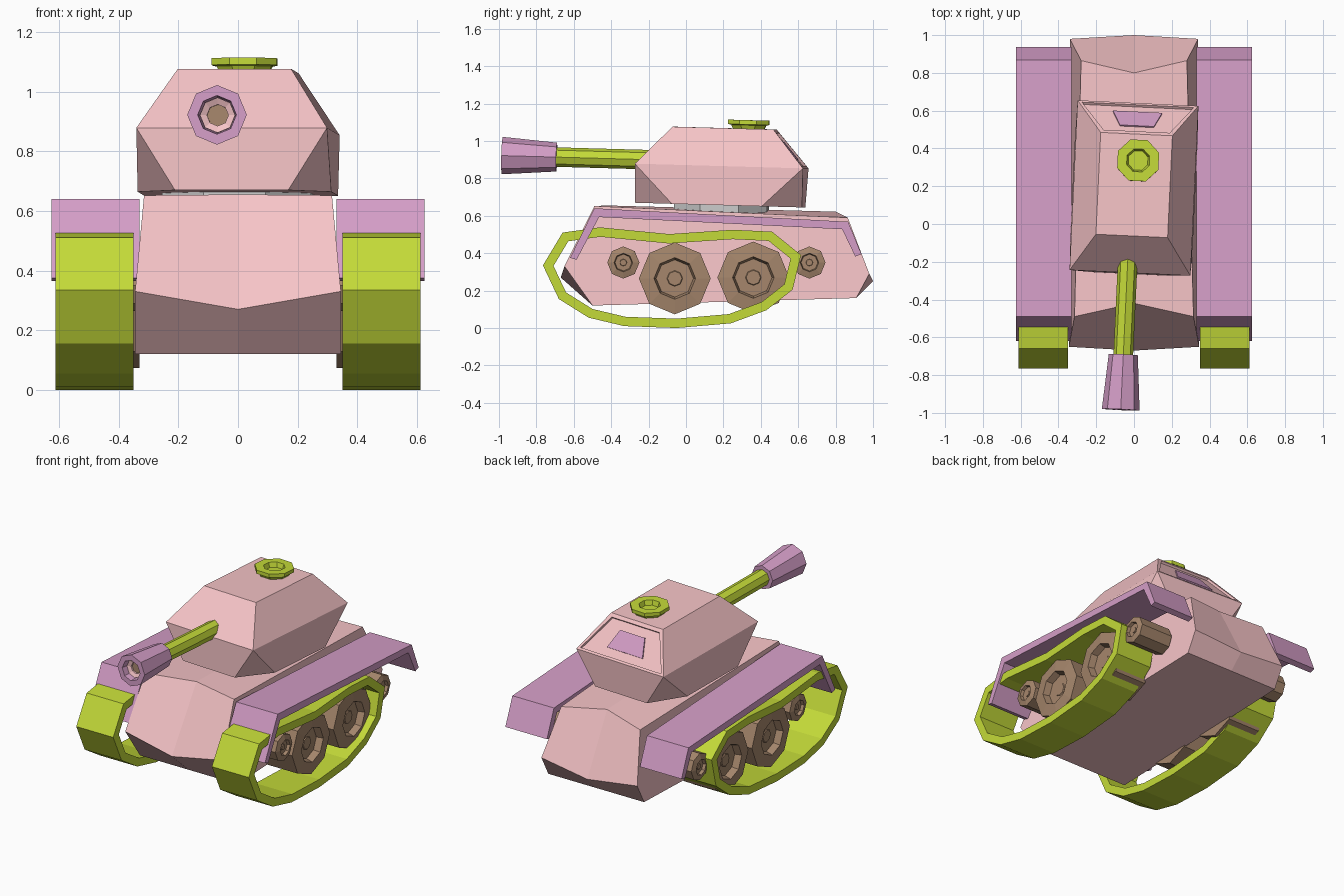
import bpy, bmesh
from math import sin, cos, pi, radians
from mathutils import Matrix, Vector

if "Cube" in bpy.data.objects:
    bpy.data.objects.remove(bpy.data.objects["Cube"])

COLORS = {"pink": (0.92, 0.55, 0.57, 1), "purple": (0.66, 0.34, 0.57, 1),
          "green": (0.55, 0.70, 0.04, 1), "brown": (0.38, 0.24, 0.15, 1)}
MATS = {}
for key, col in COLORS.items():
    MATS[key] = bpy.data.materials.new(key)
    MATS[key].diffuse_color = col


def finish(name, bm, color=None, mirror=False, matrix=None):
    if matrix:
        bm.transform(matrix)
    bmesh.ops.recalc_face_normals(bm, faces=bm.faces)
    me = bpy.data.meshes.new(name)
    bm.to_mesh(me)
    bm.free()
    ob = bpy.data.objects.new(name, me)
    bpy.context.collection.objects.link(ob)
    if color:
        me.materials.append(MATS[color])
    if mirror:
        ob.modifiers.new("mirror", 'MIRROR').use_axis = (True, False, False)
    return ob


def lathe(name, profile, matrix, color=None, mirror=False, n=8, phase=0.0):
    """Spin (radius, height) points around local z."""
    bm = bmesh.new()
    rings = []
    for r, h in profile:
        k = n if r > 0 else 1
        rings.append([bm.verts.new((r * cos(phase + 2 * pi * i / n),
                                    r * sin(phase + 2 * pi * i / n), h)) for i in range(k)])
    for a, b in zip(rings, rings[1:]):
        for i in range(n):
            j = (i + 1) % n
            q = [a[i % len(a)], a[j % len(a)], b[j % len(b)], b[i % len(b)]]
            bm.faces.new(list(dict.fromkeys(q)))
    return finish(name, bm, color, mirror, matrix)


def strip(name, outer, inner, x0, x1, closed, color):
    """Band with a side profile (y, z), extruded across x and mirrored."""
    bm = bmesh.new()
    rows = [[bm.verts.new(p) for p in ((x0, *o), (x1, *o), (x1, *i), (x0, *i))]
            for o, i in zip(outer, inner)]
    pairs = list(zip(rows, rows[1:])) + ([(rows[-1], rows[0])] if closed else [])
    for a, b in pairs:
        for k in range(4):
            m = (k + 1) % 4
            bm.faces.new((a[k], a[m], b[m], b[k]))
    if not closed:
        bm.faces.new(rows[0])
        bm.faces.new(rows[-1])
    return finish(name, bm, color, True)


def inset_profile(pts, t):
    """Offset a closed counter-clockwise profile inwards."""
    out = []
    for i, p in enumerate(pts):
        a, b, c = Vector(pts[i - 1]), Vector(p), Vector(pts[(i + 1) % len(pts)])
        d1, d2 = (b - a).normalized(), (c - b).normalized()
        n1, n2 = Vector((-d1.y, d1.x)), Vector((-d2.y, d2.x))
        out.append(tuple(b + (n1 + n2) * (t / (1 + n1.dot(n2)))))
    return out


# Hull: centre line and side line, mirrored
centre = [(-.50, .12), (-.67, .27), (-.42, .655), (.80, .622), (1.0, .25), (.91, .16)]
side = [(.345, -.50, .12), (.345, -.65, .33), (.315, -.49, .652),
        (.28, .865, .59), (.34, .98, .29), (.34, .91, .16)]
bm = bmesh.new()
cv = [bm.verts.new((0, y, z)) for y, z in centre]
sv = [bm.verts.new(p) for p in side]
for i in range(6):
    j = (i + 1) % 6
    bm.faces.new((cv[i], cv[j], sv[j], sv[i]))
bm.faces.new(sv)
finish("hull", bm, "pink", True)

# Turret frame: slightly turned and tilted
pivot = Vector((0, .19, .66))
TUR = (Matrix.Translation(pivot) @ Matrix.Rotation(radians(-2.7), 4, 'Z')
       @ Matrix.Rotation(radians(-1.6), 4, 'X') @ Matrix.Translation(-pivot))

# Turret body: octagonal base, rectangular waist and roof
bm = bmesh.new()
base = [bm.verts.new((x, y, .657)) for x, y in
        ((-.19, -.265), (.19, -.265), (.325, -.06), (.325, .42),
         (.19, .63), (-.19, .63), (-.325, .42), (-.325, -.06))]
waist = [bm.verts.new((x, y, .866)) for x, y in
         ((-.32, -.265), (.32, -.265), (.32, .635), (-.32, .635))]
roof = [bm.verts.new((x, y, 1.069)) for x, y in
        ((-.19, -.075), (.19, -.075), (.19, .465), (-.19, .465))]
bm.faces.new(base)
bm.faces.new(roof)
for i in range(4):
    j = (i + 1) % 4
    f = bm.faces.new((waist[i], waist[j], roof[j], roof[i]))
    if i == 2:
        rear = f
    a, b, c = base[2 * i], base[2 * i + 1], base[(2 * i + 2) % 8]
    bm.faces.new((a, b, waist[j], waist[i]))
    bm.faces.new((b, c, waist[j]))
bmesh.ops.recalc_face_normals(bm, faces=bm.faces)
bmesh.ops.inset_individual(bm, faces=[rear], thickness=.028, depth=0)
bmesh.ops.inset_individual(bm, faces=[rear], thickness=.002, depth=-.014)
finish("turret", bm, "pink", matrix=TUR)

# Rear turret panel
bm = bmesh.new()
low, slope = Vector((0, .635, .866)), Vector((0, -.17, .203))
nrm = Vector((0, .203, .17)).normalized()
loops = []
for depth in (-.02, -.006):
    loops.append([bm.verts.new(low + slope * t + nrm * depth + Vector((x, 0, 0)))
                  for x, t in ((-.13, .25), (.13, .25), (.09, .70), (-.09, .70))])
for loop in loops:
    bm.faces.new(loop)
for i in range(4):
    j = (i + 1) % 4
    bm.faces.new((loops[0][i], loops[0][j], loops[1][j], loops[1][i]))
finish("turret_rear_panel", bm, "purple", matrix=TUR)

# Turret ring and hatch
lathe("turret_ring", [(0, .60), (.27, .60), (.27, .665), (0, .665)],
      TUR @ Matrix.Translation((0, .19, 0)), phase=pi / 8)
lathe("hatch", [(0, 1.06), (.085, 1.06), (.10, 1.088), (.118, 1.092), (.118, 1.115),
                (.065, 1.115), (.055, 1.085), (0, 1.085)],
      TUR @ Matrix.Translation((.015, .325, 0)), "green", phase=pi / 8)

# Gun: barrel, flared muzzle and bore, along -y
GUN = TUR @ Matrix.Translation((-.015, 0, .889)) @ Matrix.Rotation(pi / 2, 4, 'X')
lathe("gun_barrel", [(0, .10), (.052, .10), (.052, .72), (0, .72)], GUN, "green")
lathe("gun_muzzle", [(0, .70), (.077, .70), (.10, .992), (.065, .992), (.06, .93), (0, .93)],
      GUN, "purple")
lathe("gun_bore_lining", [(.059, .925), (.059, .955), (.036, .945), (.036, .925)], GUN, "pink")
lathe("gun_bore", [(0, .925), (.036, .925), (.036, .934), (0, .934)], GUN, "brown")

# Fenders
strip("fenders", [(-.62, .375), (-.49, .64), (.867, .568), (.938, .395)],
      [(-.585, .365), (-.465, .593), (.835, .528), (.905, .382)], .33, .625, False, "purple")

# Tracks
track = [(-.765, .335), (-.68, .155), (-.52, .055), (-.33, .01), (-.05, 0), (.24, .025),
         (.43, .095), (.57, .205), (.615, .39), (.46, .515), (.25, .525), (-.09, .502),
         (-.46, .538), (-.66, .51)]
strip("tracks", track, inset_profile(track, .05), .35, .612, True, "green")

# Wheels: two large, two small per side
for name, y, z, r in (("front_road_wheels", -.06, .265, .192), ("rear_road_wheels", .36, .27, .192),
                      ("front_idler_wheels", -.335, .35, .086), ("rear_sprocket_wheels", .66, .35, .086)):
    d = .22 * r
    lathe(name, [(0, .33), (r, .33), (r, .56), (.58 * r, .57), (.52 * r, .57 - d),
                 (.22 * r, .57 - d), (.2 * r, .575 - d), (0, .575 - d)],
          Matrix.Translation((0, y, z)) @ Matrix.Rotation(pi / 2, 4, 'Y'), "brown", True)

for m in bpy.data.materials:
    if m.users and not m.is_grease_pencil:
        m.use_nodes = True
        m.node_tree.nodes["Principled BSDF"].inputs["Base Color"].default_value = m.diffuse_color
